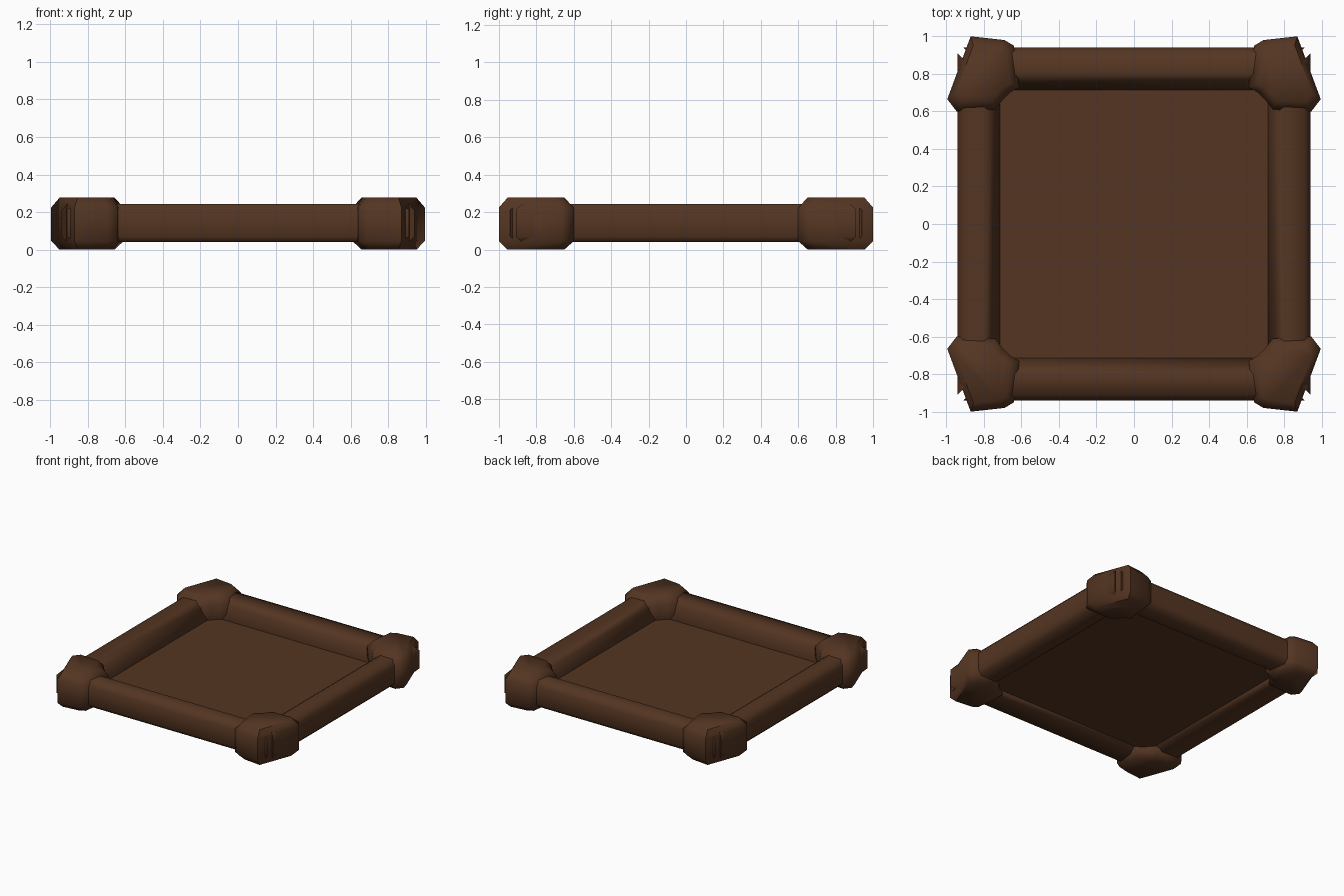
import bpy
import bmesh

cube = bpy.data.objects.get("Cube")
if cube:
    bpy.data.objects.remove(cube, do_unlink=True)

wood = bpy.data.materials.new("dark brown wood")
wood.use_nodes = True
brown = (0.09, 0.036, 0.016, 1)
wood.diffuse_color = brown
bsdf = wood.node_tree.nodes["Principled BSDF"]
bsdf.inputs["Base Color"].default_value = brown
bsdf.inputs["Roughness"].default_value = 0.9


def finish(name, bm, angle=0.9):
    """Turn a bmesh into a named, shaded wooden object."""
    bmesh.ops.recalc_face_normals(bm, faces=bm.faces)
    mesh = bpy.data.meshes.new(name)
    bm.to_mesh(mesh)
    bm.free()
    mesh.materials.append(wood)
    obj = bpy.data.objects.new(name, mesh)
    bpy.context.collection.objects.link(obj)
    bpy.ops.object.select_all(action="DESELECT")
    obj.select_set(True)
    bpy.context.view_layer.objects.active = obj
    bpy.ops.object.shade_smooth_by_angle(angle=angle)


def skin(bm, rings):
    """Bridge equal rings of vertices and cap both ends."""
    n = len(rings[0])
    for low, high in zip(rings, rings[1:]):
        for i in range(n):
            j = (i + 1) % n
            bm.faces.new((low[i], low[j], high[j], high[i]))
    bm.faces.new(rings[0])
    bm.faces.new(rings[-1])


# Rails: a worn, chamfered section run between the corners
section = [(0.94, 0.07), (0.94, 0.21), (0.91, 0.243), (0.80, 0.243),
           (0.75, 0.205), (0.715, 0.11), (0.725, 0.075), (0.77, 0.04), (0.91, 0.04)]
sides = {
    "front_rail": lambda t, d: (t, -d),
    "back_rail": lambda t, d: (t, d),
    "left_rail": lambda t, d: (d, t),
    "right_rail": lambda t, d: (-d, t),
}
for name, place in sides.items():
    bm = bmesh.new()
    skin(bm, [[bm.verts.new((*place(s * (d - 0.03), d), z)) for d, z in section]
              for s in (-1, 1)])
    finish(name, bm)

# Corner blocks: flared outside, flush with the opening inside
outline = [(0.87, 1.0), (0.995, 0.665), (0.945, 0.60), (0.74, 0.61),
           (0.70, 0.66), (0.66, 0.70), (0.61, 0.73), (0.64, 0.95), (0.69, 0.98)]
levels = [(0.0, 0.24), (0.045, 0.0), (0.225, 0.0), (0.277, 0.24)]
centre = 0.81
for depth, sy in (("front", -1), ("back", 1)):
    for side, sx in (("left", 1), ("right", -1)):
        bm = bmesh.new()
        skin(bm, [[bm.verts.new((sx * (x + (centre - x) * k),
                                 sy * (y + (centre - y) * k), z))
                   for x, y in outline] for z, k in levels])
        finish(f"{depth}_{side}_corner", bm)

# Recessed board inside the frame
bm = bmesh.new()
bmesh.ops.create_cube(bm, size=1)
for v in bm.verts:
    v.co = (v.co.x * 1.48, v.co.y * 1.48, 0.09 + v.co.z * 0.03)
finish("board", bm, angle=0.5)
